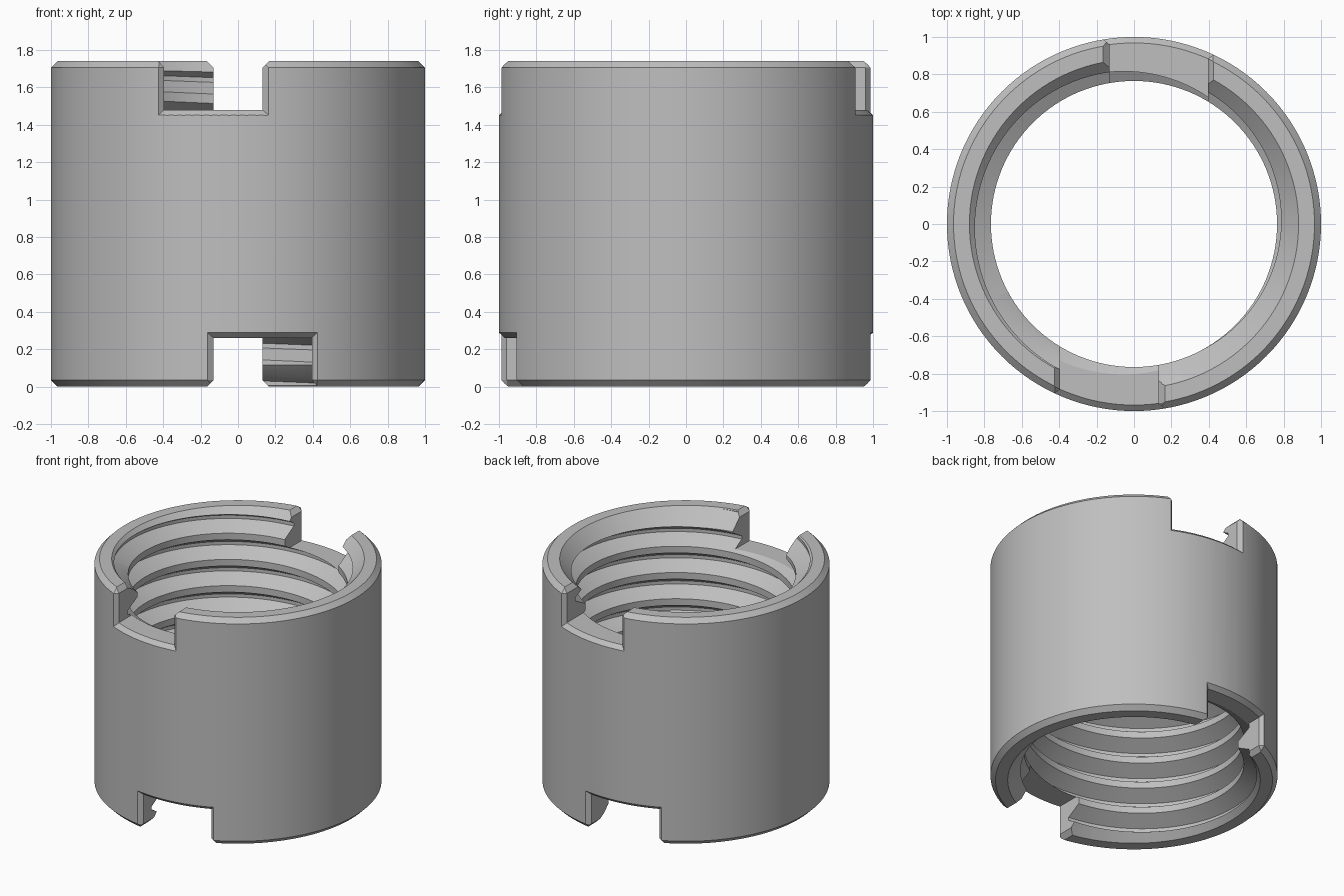
import bpy, bmesh, math
from mathutils import Matrix

cube = bpy.data.objects.get("Cube")
if cube:
    bpy.data.objects.remove(cube, do_unlink=True)

HEIGHT, SEGS, EDGE = 1.74, 128, 0.035
PITCH, ROOT_R, CREST_R = 0.2015, 0.873, 0.765

steel = bpy.data.materials.new("plain grey")
steel.use_nodes = True
grey = (0.52, 0.52, 0.52, 1)
steel.diffuse_color = grey
for node in steel.node_tree.nodes:
    if node.type == 'BSDF_PRINCIPLED':
        node.inputs["Base Color"].default_value = grey


def finish(bm, name):
    bmesh.ops.recalc_face_normals(bm, faces=bm.faces)
    mesh = bpy.data.meshes.new(name)
    bm.to_mesh(mesh)
    bm.free()
    mesh.materials.append(steel)
    obj = bpy.data.objects.new(name, mesh)
    bpy.context.collection.objects.link(obj)
    return obj


def make_body():
    """Revolved sleeve with chamfered rims and a plain bore."""
    bore, mouth = 0.70, 0.88
    lead = mouth - bore
    profile = [(bore, lead), (mouth, 0), (1 - EDGE, 0), (1, EDGE),
               (1, HEIGHT - EDGE), (1 - EDGE, HEIGHT), (mouth, HEIGHT),
               (bore, HEIGHT - lead)]
    bm = bmesh.new()
    rings = []
    for i in range(SEGS):
        a = math.tau * i / SEGS
        rings.append([bm.verts.new((r * math.cos(a), r * math.sin(a), z)) for r, z in profile])
    n = len(profile)
    for i in range(SEGS):
        p, q = rings[i], rings[(i + 1) % SEGS]
        for j in range(n):
            k = (j + 1) % n
            bm.faces.new((p[j], q[j], q[k], p[k]))
    return finish(bm, "threaded_sleeve")


def make_rod():
    """Threaded rod that cuts the right-handed inner thread."""
    profile = [(0, ROOT_R), (0.125, ROOT_R), (0.4375, CREST_R), (0.6875, CREST_R)]
    start, turns = -0.645, 14
    bm = bmesh.new()
    cols = []
    for i in range(SEGS):
        a = math.tau * i / SEGS
        cols.append([bm.verts.new((r * math.cos(a), r * math.sin(a),
                                   start + PITCH * (k + f + i / SEGS)))
                     for k in range(turns) for f, r in profile])
    for i in range(SEGS):
        wrap = len(profile) if i == SEGS - 1 else 0
        p, q = cols[i], cols[(i + 1) % SEGS]
        for j in range(len(p) - 1 - wrap):
            bm.faces.new((p[j], q[j + wrap], q[j + 1 + wrap], p[j + 1]))
    # trim both ends flat and cap them
    for z, side in ((-0.1, -1), (HEIGHT + 0.1, 1)):
        bmesh.ops.bisect_plane(bm, geom=bm.verts[:] + bm.edges[:] + bm.faces[:],
                               dist=1e-6, plane_co=(0, 0, z), plane_no=(0, 0, side),
                               clear_outer=True)
    bmesh.ops.holes_fill(bm, edges=[e for e in bm.edges if e.is_boundary], sides=0)
    return finish(bm, "thread_cutter")


def make_notch(matrix):
    """Square notch with a bevel along the outer surface and the rim."""
    steps = 16
    top = HEIGHT + 0.1

    def layer(x0, x1, floor, depth):
        xs = [x0 + (x1 - x0) * t / steps for t in range(steps + 1)]
        wide0, wide1 = -0.425, 0.165
        tops = [wide0 + (wide1 - wide0) * t / steps for t in range(steps + 1)]
        pts = [(x, floor) for x in xs]
        pts += [(x1, HEIGHT - EDGE), (wide1, HEIGHT)]
        pts += [(x, top) for x in reversed(tops)]
        pts += [(wide0, HEIGHT), (x0, HEIGHT - EDGE)]
        return [bm.verts.new((x, -depth(x), z)) for x, z in pts]

    bm = bmesh.new()
    small, big = (-0.395, 0.13, 1.48), (-0.425, 0.165, 1.45)
    layers = [layer(*small, lambda x: 0.4),
              layer(*small, lambda x: math.sqrt(0.968 ** 2 - x * x)),
              layer(*big, lambda x: math.sqrt(1.001 ** 2 - x * x)),
              layer(*big, lambda x: 1.2)]
    for p, q in zip(layers, layers[1:]):
        for j in range(len(p)):
            k = (j + 1) % len(p)
            bm.faces.new((p[j], p[k], q[k], q[j]))
    bm.faces.new(layers[0])
    bm.faces.new(layers[-1])
    bmesh.ops.transform(bm, matrix=matrix, verts=bm.verts)
    return finish(bm, "notch_cutter")


# Two notches on the top rim, two on the bottom rim
mid = Matrix.Translation((0, 0, HEIGHT / 2))
turn = [Matrix.Identity(4)] + [mid @ Matrix.Rotation(math.pi, 4, axis) @ mid.inverted()
                               for axis in "ZYX"]

sleeve = make_body()
cutters = [make_rod()] + [make_notch(m) for m in turn]
bpy.ops.object.select_all(action='DESELECT')
bpy.context.view_layer.objects.active = sleeve
sleeve.select_set(True)
for cutter in cutters:
    cutter.hide_render = True
    mod = sleeve.modifiers.new("cut", 'BOOLEAN')
    mod.operation = 'DIFFERENCE'
    mod.solver = 'EXACT'
    mod.object = cutter
    bpy.ops.object.modifier_apply(modifier=mod.name)
    bpy.data.objects.remove(cutter, do_unlink=True)

bpy.ops.object.shade_smooth_by_angle(angle=math.radians(25))
